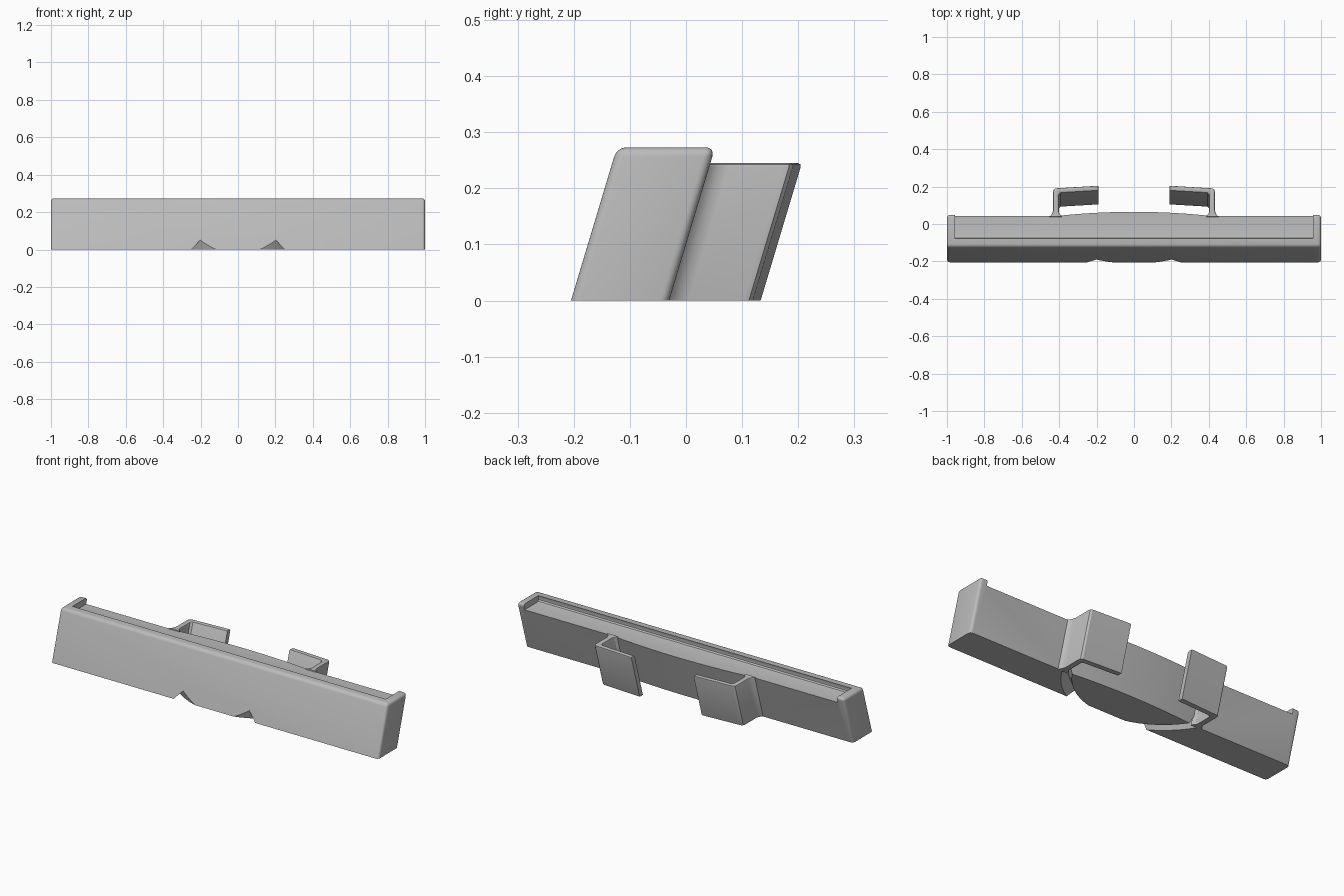
import bpy, bmesh, math
from mathutils import Matrix, Vector

LEAN = 0.3          # backward lean: y shift per unit of height
BACK = -0.03        # back face of the bar at floor level

if "Cube" in bpy.data.objects:
    bpy.data.objects.remove(bpy.data.objects["Cube"], do_unlink=True)

grey = bpy.data.materials.new("plain grey")
grey.use_nodes = True
grey.diffuse_color = (0.5, 0.5, 0.5, 1)
grey.node_tree.nodes["Principled BSDF"].inputs["Base Color"].default_value = (0.5, 0.5, 0.5, 1)


def finish(bm, name, lean=True):
    """Lean the mesh, turn it into an object and give it the material."""
    if lean:
        for v in bm.verts:
            v.co.y += LEAN * v.co.z
    bmesh.ops.recalc_face_normals(bm, faces=bm.faces)
    mesh = bpy.data.meshes.new(name)
    bm.to_mesh(mesh)
    bm.free()
    mesh.materials.append(grey)
    ob = bpy.data.objects.new(name, mesh)
    bpy.context.collection.objects.link(ob)
    return ob


def extrude(points, vector):
    """Solid made by pushing a closed outline along a vector."""
    bm = bmesh.new()
    face = bm.faces.new([bm.verts.new(p) for p in points])
    new = bmesh.ops.extrude_face_region(bm, geom=[face], use_keep_orig=True)["geom"]
    bmesh.ops.translate(bm, vec=vector, verts=[g for g in new if isinstance(g, bmesh.types.BMVert)])
    return bm


def top_edges(bm, height):
    return [e for e in bm.edges if all(abs(v.co.z - height) < 1e-5 for v in e.verts)]


def activate(ob):
    bpy.ops.object.select_all(action='DESELECT')
    ob.select_set(True)
    bpy.context.view_layer.objects.active = ob


def cut(ob, cutter):
    activate(ob)
    mod = ob.modifiers.new("cut", 'BOOLEAN')
    mod.operation = 'DIFFERENCE'
    mod.solver = 'EXACT'
    mod.object = cutter
    bpy.ops.object.modifier_apply(modifier=mod.name)
    bpy.data.objects.remove(cutter, do_unlink=True)


def smooth(ob):
    activate(ob)
    bpy.ops.object.shade_smooth_by_angle(angle=math.radians(30))


# Main bar with a gently bulged back and rounded rim
height = 0.273
outline = [(-1, -0.205, 0), (1, -0.205, 0), (1, BACK, 0)]
steps = 24
for i in range(steps + 1):
    t = 1 - 2 * i / steps
    outline.append((0.42 * t, BACK + 0.023 * (1 - t * t), 0))
outline.append((-1, BACK, 0))
bm = extrude(outline, Vector((0, 0, height)))
corners = [e for e in bm.edges
           if all(abs(abs(v.co.x) - 1) < 1e-5 for v in e.verts)
           and abs(e.verts[0].co.z - e.verts[1].co.z) > 0.1]
bmesh.ops.bevel(bm, geom=top_edges(bm, height) + corners, offset=0.016,
                segments=4, profile=0.5, affect='EDGES')
bar = finish(bm, "main_bar")

# Channel along the top, open at the back, between the end walls
profile = [(-0.16, 0.3), (-0.16, 0.262), (-0.156, 0.25), (-0.148, 0.243),
           (-0.135, 0.24), (0.1, 0.24), (0.1, 0.3)]
channel = extrude([(-0.957, y, z) for y, z in profile], Vector((1.914, 0, 0)))
cut(bar, finish(channel, "channel_cutter"))

# Circular V groove across the underside
bm = bmesh.new()
section = [(0.437, -0.01), (0.457, 0.05), (0.5, -0.01)]
segments = 128
rings = []
for i in range(segments):
    a = 2 * math.pi * (i + 0.5) / segments
    rings.append([bm.verts.new((r * math.sin(a), 0.22 - r * math.cos(a), z)) for r, z in section])
for i in range(segments):
    a, b = rings[i], rings[(i + 1) % segments]
    for j in range(len(section)):
        k = (j + 1) % len(section)
        bm.faces.new((a[j], a[k], b[k], b[j]))
cut(bar, finish(bm, "groove_cutter", lean=False))
smooth(bar)

# Pair of hooked clips behind the bar
clip_outline = [(0.455, -0.034), (0.445, -0.026), (0.436, -0.012), (0.432, 0.005),
                (0.432, 0.102), (0.429, 0.112), (0.42, 0.119), (0.19, 0.133),
                (0.19, 0.105), (0.392, 0.093), (0.402, 0.083),
                (0.402, 0.0), (0.399, -0.015), (0.388, -0.026), (0.385, -0.034)]
for side, name in ((1, "left_clip"), (-1, "right_clip")):
    bm = extrude([(side * x, y, 0) for x, y in clip_outline], Vector((0, 0, 0.245)))
    rim = [e for e in top_edges(bm, 0.245)
           if not all(v.co.y < -0.03 for v in e.verts)]
    bmesh.ops.bevel(bm, geom=rim, offset=0.007, segments=2, profile=0.5, affect='EDGES')
    smooth(finish(bm, name))
